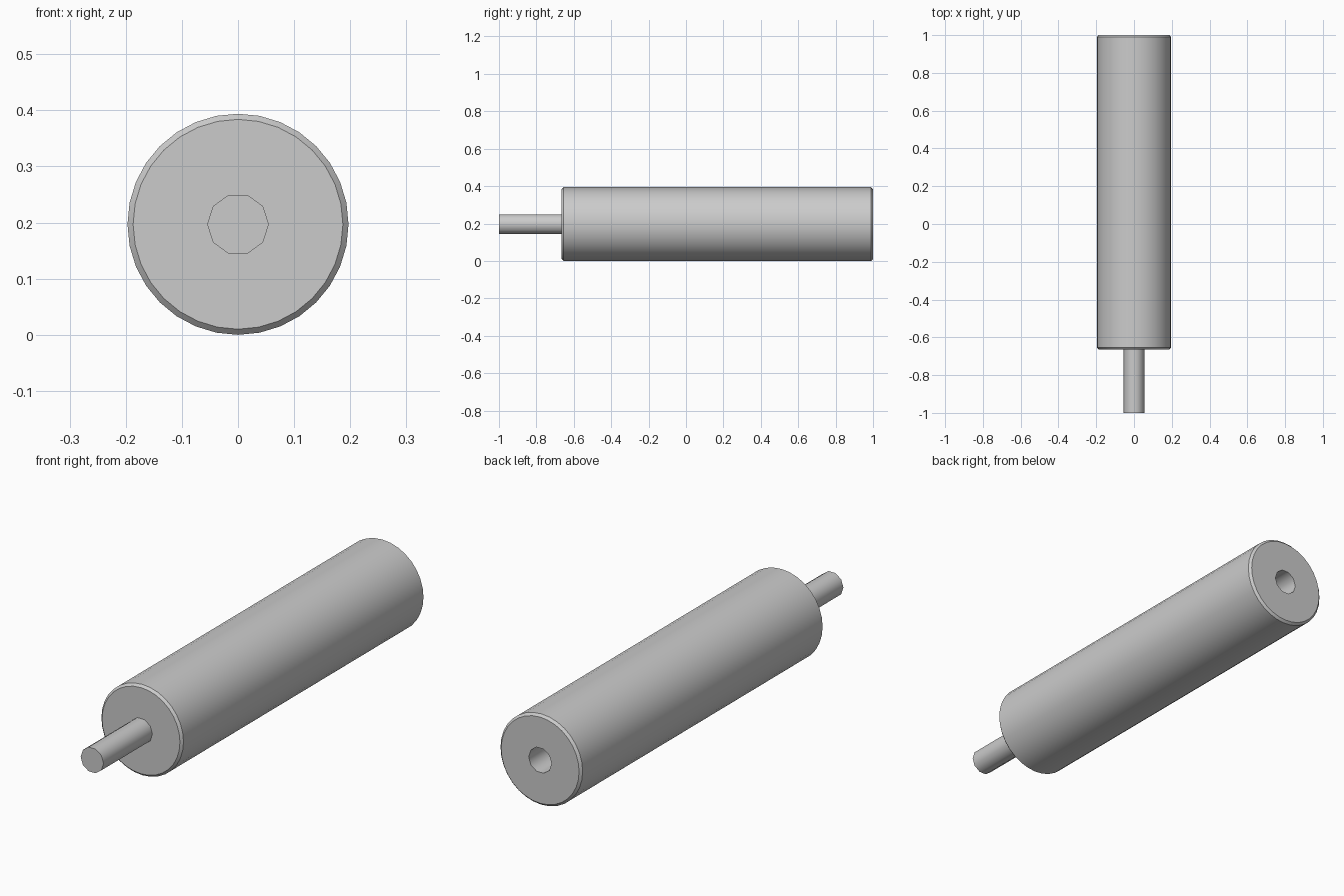
import bpy
import math

cube = bpy.data.objects.get("Cube")
if cube:
    bpy.data.objects.remove(cube, do_unlink=True)

RADIUS, BORE, CHAMFER = 0.197, 0.055, 0.01
FRONT, SHOULDER, BACK = -1.0, -0.665, 1.0
HOLE_DEPTH = 0.4

metal = bpy.data.materials.new("light grey metal")
metal.use_nodes = True
grey = (0.6, 0.6, 0.6, 1)
metal.diffuse_color = grey
metal.node_tree.nodes["Principled BSDF"].inputs["Base Color"].default_value = grey


def rod(name, radius, y0, y1, sides):
    """Cylinder along y with a vertex on the +x side."""
    bpy.ops.mesh.primitive_cylinder_add(vertices=sides, radius=radius, depth=y1 - y0)
    ob = bpy.context.object
    ob.name = name
    ob.rotation_euler = (math.pi / 2, math.pi / 2, 0)
    ob.location = (0, (y0 + y1) / 2, RADIUS)
    bpy.ops.object.transform_apply(location=True, rotation=True, scale=True)
    ob.data.materials.append(metal)
    return ob


def apply(ob, kind, **settings):
    bpy.context.view_layer.objects.active = ob
    mod = ob.modifiers.new(kind.title(), kind)
    for key, value in settings.items():
        setattr(mod, key, value)
    bpy.ops.object.modifier_apply(modifier=mod.name)


def smooth(ob):
    bpy.ops.object.select_all(action="DESELECT")
    ob.select_set(True)
    bpy.context.view_layer.objects.active = ob
    bpy.ops.object.shade_smooth_by_angle(angle=math.radians(40))


# Main barrel with chamfered ends
body = rod("standoff_body", RADIUS, SHOULDER, BACK, 32)
apply(body, "BEVEL", width=CHAMFER, segments=1, limit_method="ANGLE",
      angle_limit=math.radians(60))

# Blind hole in the back end
cutter = rod("hole_cutter", BORE, BACK - HOLE_DEPTH, BACK + 0.1, 10)
cutter.hide_render = True
apply(body, "BOOLEAN", object=cutter, operation="DIFFERENCE", solver="EXACT")
bpy.data.objects.remove(cutter, do_unlink=True)
smooth(body)

# Stud on the front end
stud = rod("front_stud", BORE, FRONT, SHOULDER + 0.02, 10)
smooth(stud)
